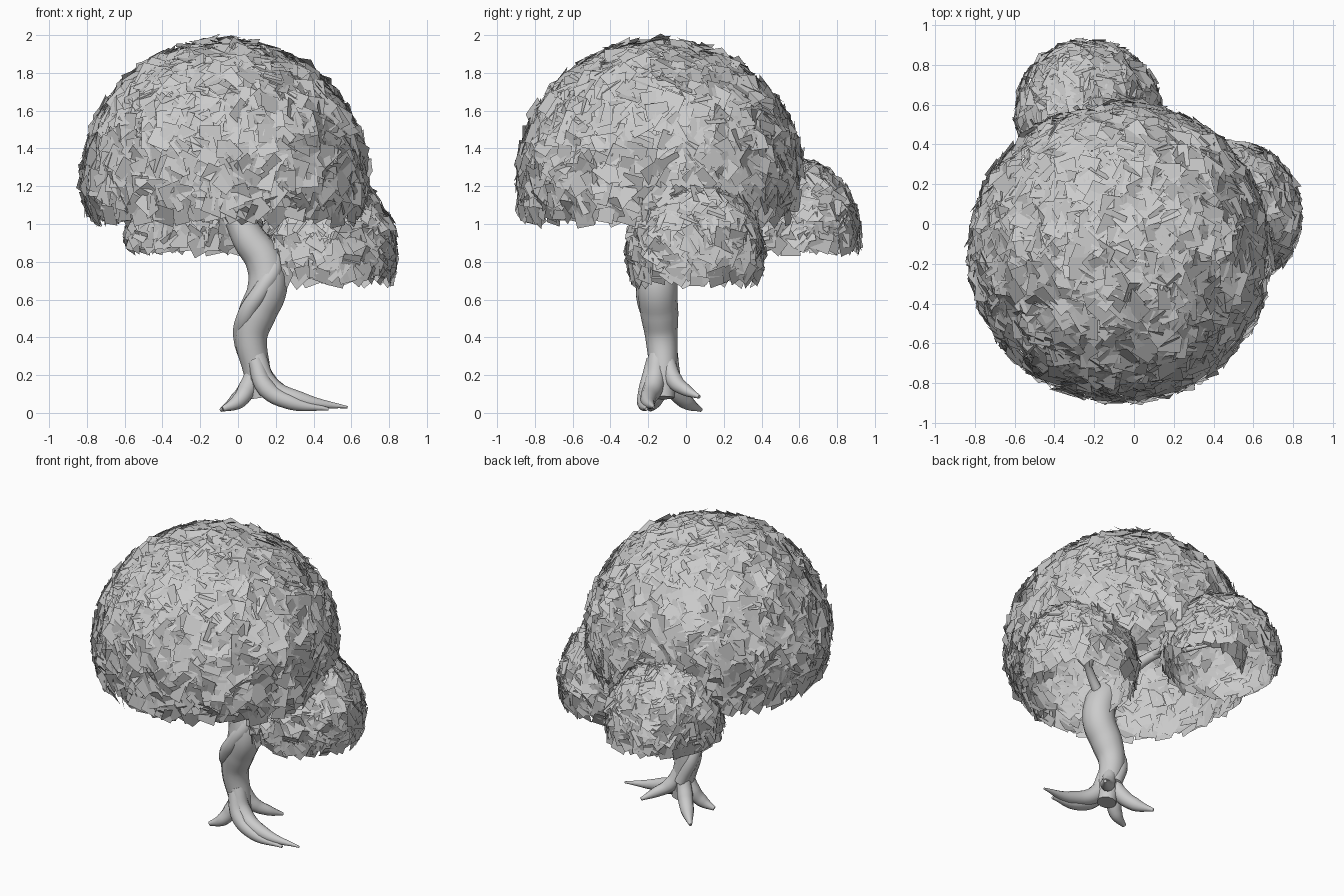
import bpy, bmesh, math, random
from mathutils import Vector, Matrix

random.seed(7)
if "Cube" in bpy.data.objects:
    bpy.data.objects.remove(bpy.data.objects["Cube"], do_unlink=True)


def material(name, value):
    mat = bpy.data.materials.new(name)
    mat.use_nodes = True
    colour = (value, value, value, 1)
    mat.diffuse_color = colour
    mat.node_tree.nodes["Principled BSDF"].inputs["Base Color"].default_value = colour
    return mat


grey = material("plain_grey", 0.6)


def limb(name, points):
    """Smooth tapering tube through (x, y, z, radius) points."""
    curve = bpy.data.curves.new(name, "CURVE")
    curve.dimensions = "3D"
    curve.bevel_depth = 1
    curve.bevel_resolution = 4
    curve.resolution_u = 6
    curve.use_fill_caps = True
    spline = curve.splines.new("BEZIER")
    spline.bezier_points.add(len(points) - 1)
    for bp, (x, y, z, r) in zip(spline.bezier_points, points):
        bp.co = (x, y, z)
        bp.radius = r
        bp.handle_left_type = bp.handle_right_type = "AUTO"
    curve.materials.append(grey)
    obj = bpy.data.objects.new(name, curve)
    bpy.context.collection.objects.link(obj)
    # Turn the tube into a plain mesh
    bpy.ops.object.select_all(action="DESELECT")
    obj.select_set(True)
    bpy.context.view_layer.objects.active = obj
    bpy.ops.object.convert(target="MESH")
    bpy.ops.object.shade_smooth_by_angle(angle=math.radians(60))
    return obj


def canopy(name, centre, radius, height, floor, count, size):
    """Open-bottomed dome of overlapping square leaf cards."""
    bm = bmesh.new()
    low = (floor - centre[2]) / height
    for i in range(count):
        # Even spiral over the dome with jitter
        t = low + (1 - low) * (i + random.random()) / count
        angle = i * math.pi * (3 - math.sqrt(5)) + random.uniform(-0.06, 0.06)
        ring = math.sqrt(max(0, 1 - t * t))
        unit = Vector((ring * math.cos(angle), ring * math.sin(angle), t))
        scale = random.uniform(0.97, 1.0)
        pos = Vector(centre) + Vector((unit.x * radius, unit.y * radius, unit.z * height)) * scale
        normal = Vector((unit.x / radius, unit.y / radius, unit.z / height)).normalized()
        tilt = Vector([random.uniform(-0.35, 0.35) for _ in range(3)])
        turn = (normal + tilt).to_track_quat("Z", "Y").to_matrix().to_4x4()
        spin = Matrix.Rotation(random.uniform(0, math.tau), 4, "Z")
        bmesh.ops.create_grid(bm, x_segments=1, y_segments=1,
                              size=size * random.uniform(0.8, 1.15),
                              matrix=Matrix.Translation(pos) @ turn @ spin)
    mesh = bpy.data.meshes.new(name)
    bm.to_mesh(mesh)
    bm.free()
    mesh.materials.append(grey)
    bpy.context.collection.objects.link(bpy.data.objects.new(name, mesh))


# Foliage
canopy("main_canopy", (-0.07, -0.14, 1.24), 0.755, 0.735, 1.04, 1700, 0.055)
canopy("left_canopy", (0.48, 0.05, 0.83), 0.36, 0.42, 0.71, 520, 0.047)
canopy("back_canopy", (-0.23, 0.56, 0.94), 0.36, 0.40, 0.88, 520, 0.047)

# Trunk with an S bend, and a twisting ridge beside it
limb("trunk", [
    (0.12, -0.12, 0.08, 0.06), (0.10, -0.12, 0.22, 0.072), (0.07, -0.13, 0.40, 0.085),
    (0.10, -0.14, 0.52, 0.10), (0.155, -0.15, 0.66, 0.105), (0.14, -0.14, 0.80, 0.10),
    (0.06, -0.13, 0.92, 0.09), (0.0, -0.12, 1.03, 0.075)])
limb("trunk_ridge", [
    (0.09, -0.07, 0.20, 0.04), (0.02, -0.11, 0.40, 0.045), (0.05, -0.19, 0.53, 0.05),
    (0.13, -0.22, 0.66, 0.045), (0.19, -0.18, 0.78, 0.05), (0.12, -0.10, 0.92, 0.05)])

# Roots
roots = {
    "long_left": [(0.10, -0.15, 0.30, 0.05), (0.16, -0.17, 0.15, 0.055),
                  (0.33, -0.20, 0.07, 0.042), (0.58, -0.17, 0.03, 0.006)],
    "front_left": [(0.09, -0.17, 0.28, 0.04), (0.15, -0.20, 0.13, 0.05),
                   (0.28, -0.22, 0.055, 0.04), (0.48, -0.21, 0.02, 0.008)],
    "back_left": [(0.11, -0.10, 0.28, 0.04), (0.16, -0.06, 0.17, 0.045),
                  (0.23, 0.0, 0.12, 0.032), (0.29, 0.07, 0.085, 0.01)],
    "back_right": [(0.09, -0.10, 0.25, 0.04), (0.05, -0.06, 0.13, 0.05),
                   (-0.01, 0.0, 0.06, 0.042), (-0.09, 0.08, 0.015, 0.01)],
    "front_right": [(0.09, -0.13, 0.25, 0.04), (0.05, -0.14, 0.13, 0.05),
                    (0.0, -0.17, 0.06, 0.04), (-0.08, -0.19, 0.02, 0.014)],
}
for name, points in roots.items():
    limb(name + "_root", points)

# Branches: start, tip and thickness
branches = [
    ("back", (0.03, -0.12, 0.97), (-0.17, 0.35, 1.12), 0.045),
    ("left", (0.15, -0.13, 0.80), (0.42, 0.03, 1.0), 0.035),
    ("top", (0.0, -0.12, 1.0), (-0.05, -0.05, 1.5), 0.045),
    ("right", (0.0, -0.12, 1.0), (-0.40, -0.15, 1.35), 0.04),
    ("front", (0.0, -0.12, 1.0), (0.05, -0.50, 1.35), 0.035),
]
for name, start, tip, thick in branches:
    start, tip = Vector(start), Vector(tip)
    middle = start.lerp(tip, 0.5) + Vector((0.02, -0.02, 0.04))
    limb(name + "_branch", [(*start, thick), (*middle, thick * 0.7), (*tip, thick * 0.35)])
    for n, side in enumerate((-1, 1)):
        out = (tip - start).cross(Vector((0, 0, 1))).normalized() * 0.13 * side
        end = tip + out + (tip - start) * 0.2
        limb(f"{name}_twig_{n + 1}", [(*middle, thick * 0.45),
                                      (*middle.lerp(end, 0.55), thick * 0.35), (*end, 0.006)])
